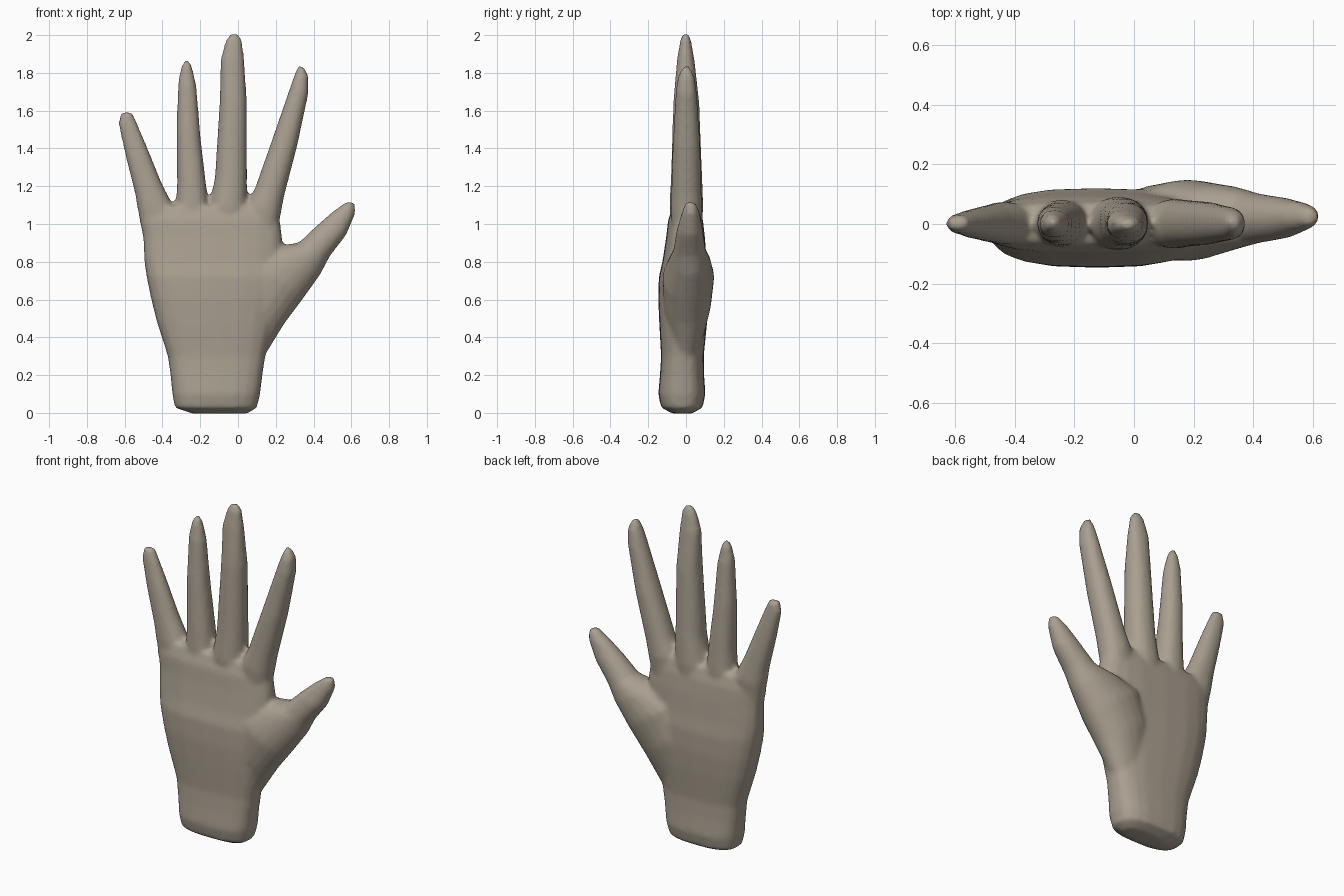
import bpy, bmesh, math
from mathutils import Vector

SIDES = 20

skin = bpy.data.materials.new("warm grey clay")
skin.diffuse_color = (0.40, 0.35, 0.28, 1)


def loft(bm, sections, power):
    """Skin closed rings; each section is left x, left z, right x, right z, front y, back y."""
    rings = []
    for lx, lz, rx, rz, yf, yb in sections:
        left, right = Vector((lx, 0, lz)), Vector((rx, 0, rz))
        mid, half = (left + right) / 2, (right - left) / 2
        ring = []
        for i in range(SIDES):
            a = 2 * math.pi * i / SIDES
            c, s = (math.copysign(abs(v) ** (2 / power), v) for v in (math.cos(a), math.sin(a)))
            p = mid + half * c
            p.y = (yf + yb) / 2 + s * (yb - yf) / 2
            ring.append(bm.verts.new(p))
        rings.append(ring)
    faces = [bm.faces.new(rings[0]), bm.faces.new(rings[-1][::-1])]
    for a, b in zip(rings, rings[1:]):
        for i in range(SIDES):
            j = (i + 1) % SIDES
            faces.append(bm.faces.new((a[i], b[i], b[j], a[j])))
    bmesh.ops.recalc_face_normals(bm, faces=faces)


# wrist and palm: z, left x, right x, front y, back y
palm = [
    (-0.004, -0.24, 0.05, -0.07, 0.03),
    (0.028, -0.335, 0.10, -0.132, 0.088),
    (0.10, -0.348, 0.118, -0.147, 0.103),
    (0.20, -0.358, 0.130, -0.138, 0.096),
    (0.30, -0.372, 0.145, -0.132, 0.094),
    (0.48, -0.43, 0.19, -0.142, 0.112),
    (0.60, -0.46, 0.21, -0.147, 0.120),
    (0.72, -0.485, 0.23, -0.144, 0.120),
    (0.80, -0.497, 0.235, -0.125, 0.110),
    (0.93, -0.503, 0.235, -0.105, 0.100),
    (1.02, -0.522, 0.222, -0.095, 0.090),
    (1.095, -0.515, 0.205, -0.068, 0.068),
]

thumb = [
    (-0.10, 0.46, 0.11, 0.25, -0.08, 0.075),
    (-0.06, 0.68, 0.245, 0.47, -0.12, 0.133),
    (0.02, 0.84, 0.342, 0.60, -0.125, 0.150),
    (0.17, 0.88, 0.435, 0.73, -0.09, 0.130),
    (0.32, 0.90, 0.487, 0.83, -0.066, 0.104),
    (0.415, 0.99, 0.572, 0.94, -0.050, 0.090),
    (0.50, 1.065, 0.622, 1.055, -0.022, 0.072),
    (0.575, 1.118, 0.618, 1.115, -0.004, 0.052),
]

index_finger = [
    (0.03, 0.92, 0.20, 0.90, -0.07, 0.07),
    (0.045, 1.10, 0.228, 1.06, -0.083, 0.085),
    (0.09, 1.19, 0.245, 1.15, -0.078, 0.082),
    (0.178, 1.44, 0.313, 1.41, -0.070, 0.075),
    (0.278, 1.73, 0.373, 1.69, -0.054, 0.056),
    (0.295, 1.78, 0.374, 1.78, -0.042, 0.045),
    (0.318, 1.838, 0.352, 1.83, -0.018, 0.022),
]

middle_finger = [
    (-0.15, 0.92, 0.04, 0.92, -0.075, 0.08),
    (-0.15, 1.09, 0.047, 1.09, -0.088, 0.092),
    (-0.122, 1.25, 0.048, 1.25, -0.080, 0.086),
    (-0.097, 1.65, 0.047, 1.65, -0.067, 0.070),
    (-0.093, 1.87, 0.033, 1.87, -0.048, 0.045),
    (-0.065, 1.975, 0.022, 1.975, -0.030, 0.026),
    (-0.04, 2.008, 0.0, 2.008, -0.015, 0.012),
]

ring_finger = [
    (-0.32, 0.92, -0.16, 0.92, -0.07, 0.07),
    (-0.33, 1.09, -0.155, 1.09, -0.078, 0.082),
    (-0.322, 1.22, -0.17, 1.22, -0.073, 0.077),
    (-0.326, 1.50, -0.197, 1.45, -0.062, 0.064),
    (-0.317, 1.75, -0.220, 1.73, -0.044, 0.046),
    (-0.302, 1.83, -0.242, 1.83, -0.028, 0.032),
    (-0.285, 1.866, -0.258, 1.866, -0.012, 0.016),
]

little_finger = [
    (-0.50, 0.92, -0.34, 0.92, -0.06, 0.06),
    (-0.532, 1.08, -0.34, 1.09, -0.070, 0.075),
    (-0.545, 1.16, -0.405, 1.22, -0.062, 0.066),
    (-0.593, 1.35, -0.47, 1.38, -0.050, 0.052),
    (-0.633, 1.53, -0.528, 1.52, -0.034, 0.036),
    (-0.622, 1.592, -0.56, 1.592, -0.022, 0.026),
]

# overlapping lofts make up one hand
bm = bmesh.new()
loft(bm, [(l, z, r, z, f, b) for z, l, r, f, b in palm], 2.8)
loft(bm, thumb, 2.1)
for finger in (index_finger, middle_finger, ring_finger, little_finger):
    loft(bm, finger, 2.2)
mesh = bpy.data.meshes.new("hand")
bm.to_mesh(mesh)
bm.free()
mesh.materials.append(skin)
hand = bpy.data.objects.new("hand", mesh)
bpy.context.collection.objects.link(hand)

# fuse the lofts into one skin and soften the joins
fuse = hand.modifiers.new("fuse", 'REMESH')
fuse.mode = 'VOXEL'
fuse.voxel_size = 0.014
fuse.use_smooth_shade = True
soften = hand.modifiers.new("soften", 'SMOOTH')
soften.factor = 0.5
soften.iterations = 6
